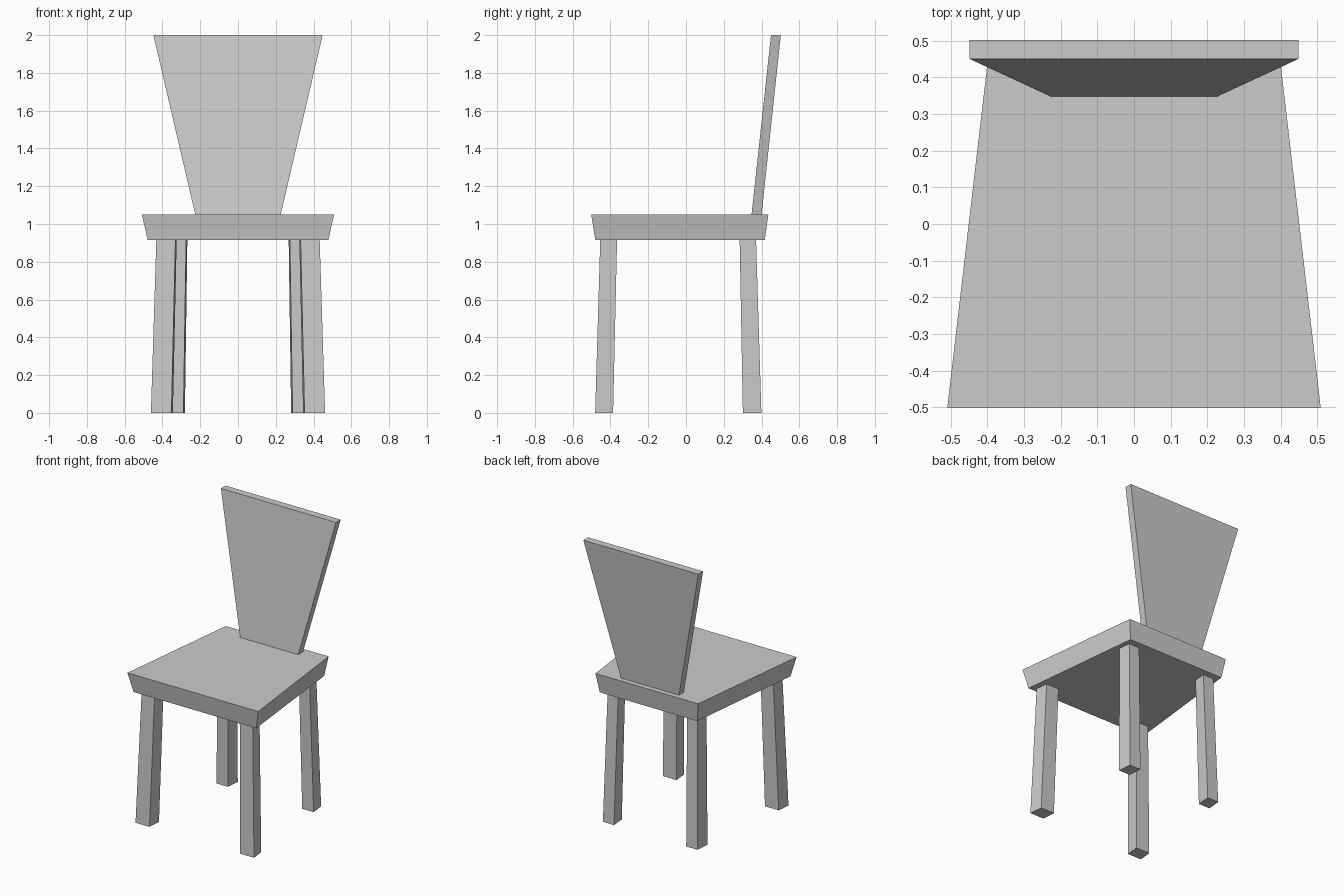
import bpy
import bmesh

cube = bpy.data.objects.get("Cube")
if cube:
    bpy.data.objects.remove(cube, do_unlink=True)

# One plain grey finish for the whole chair
GREY = (0.6, 0.6, 0.6, 1.0)
grey = bpy.data.materials.new("grey")
grey.use_nodes = True
grey.diffuse_color = GREY
grey.node_tree.nodes["Principled BSDF"].inputs["Base Color"].default_value = GREY


def loft(name, low, high):
    """Solid between two four-cornered outlines."""
    bm = bmesh.new()
    rings = [[bm.verts.new(p) for p in ring] for ring in (low, high)]
    for ring in rings:
        bm.faces.new(ring)
    for i in range(4):
        j = (i + 1) % 4
        bm.faces.new((rings[0][i], rings[0][j], rings[1][j], rings[1][i]))
    bmesh.ops.recalc_face_normals(bm, faces=bm.faces)
    mesh = bpy.data.meshes.new(name)
    bm.to_mesh(mesh)
    bm.free()
    mesh.materials.append(grey)
    obj = bpy.data.objects.new(name, mesh)
    bpy.context.collection.objects.link(obj)
    return obj


def taper(y):
    """The seat and legs narrow towards the back."""
    return 1 - 0.229 * (y + 0.5)


def outline(x0, x1, y0, y1, z):
    a, b = taper(y0), taper(y1)
    return [(x0 * a, y0, z), (x1 * a, y0, z), (x1 * b, y1, z), (x0 * b, y1, z)]


def rectangle(x, y0, y1, z):
    return [(-x, y0, z), (x, y0, z), (x, y1, z), (-x, y1, z)]


FLOOR, UNDERSIDE, SEAT_TOP, TOP = 0, 0.915, 1.05, 2

# Seat: flared slab
loft("seat", outline(-0.48, 0.48, -0.48, 0.417, UNDERSIDE),
     outline(-0.509, 0.509, -0.502, 0.436, SEAT_TOP))

# Backrest: leaning panel, wider at the top
loft("backrest", rectangle(0.226, 0.347, 0.40, SEAT_TOP),
     rectangle(0.448, 0.45, 0.502, TOP))

# Legs: splayed, two front and two rear
for row, foot, head in (("front", (-0.481, -0.386), (-0.454, -0.365)),
                        ("rear", (0.301, 0.399), (0.284, 0.371))):
    for side, s in (("left", 1), ("right", -1)):
        loft(f"{row}_{side}_leg",
             outline(s * 0.354, s * 0.463, *foot, FLOOR),
             outline(s * 0.335, s * 0.437, *head, UNDERSIDE))
